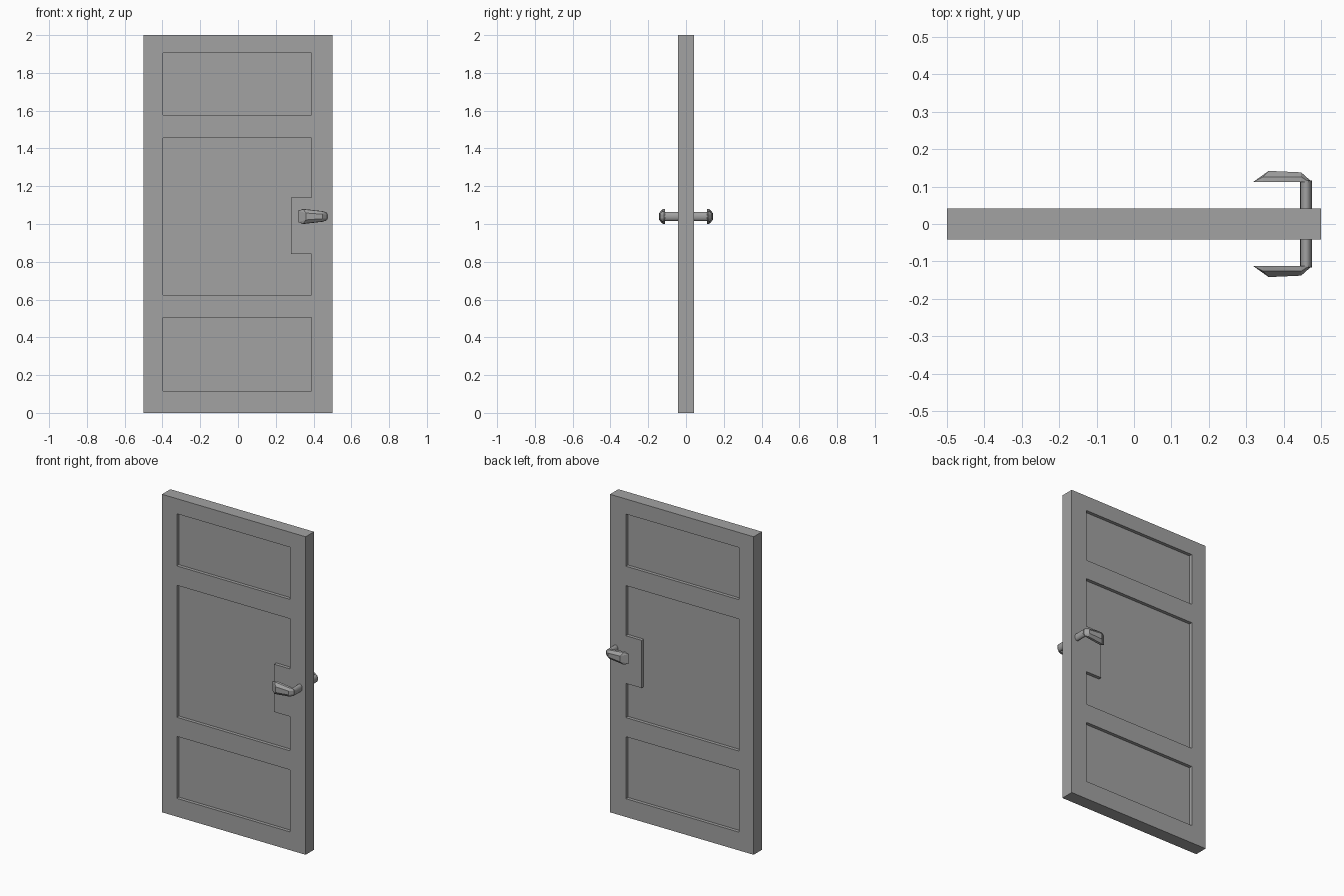
import bpy
import bmesh

cube = bpy.data.objects.get("Cube")
if cube:
    bpy.data.objects.remove(cube, do_unlink=True)

HALF_T = 0.0415     # half the door thickness
RECESS = 0.021      # depth of the panels
HANDLE_Z = 1.04

grey = bpy.data.materials.new("plain grey")
grey.use_nodes = True
grey.diffuse_color = (0.36, 0.36, 0.36, 1)
grey.node_tree.nodes["Principled BSDF"].inputs["Base Color"].default_value = (0.36, 0.36, 0.36, 1)


def make_object(name, bm):
    bmesh.ops.recalc_face_normals(bm, faces=bm.faces[:])
    mesh = bpy.data.meshes.new(name)
    bm.to_mesh(mesh)
    bm.free()
    mesh.materials.append(grey)
    obj = bpy.data.objects.new(name, mesh)
    bpy.context.collection.objects.link(obj)
    return obj


def add_prism(bm, outline, y0, y1):
    """Extrude an x-z outline from y0 to y1."""
    face = bm.faces.new([bm.verts.new((x, y0, z)) for x, z in outline])
    ext = bmesh.ops.extrude_face_region(bm, geom=[face])["geom"]
    moved = [v for v in ext if isinstance(v, bmesh.types.BMVert)]
    bmesh.ops.translate(bm, verts=moved, vec=(0, y1 - y0, 0))


def rect(x0, x1, z0, z1):
    return [(x0, z0), (x1, z0), (x1, z1), (x0, z1)]


# Door leaf
bm = bmesh.new()
add_prism(bm, rect(-0.5, 0.5, 0, 2), -HALF_T, HALF_T)
door = make_object("door_leaf", bm)

# Recessed panels on both faces; the middle one is notched for the lock block
L, R, N = -0.397, 0.39, 0.28
panels = [
    rect(L, R, 0.115, 0.505),
    rect(L, R, 1.577, 1.905),
    [(L, 0.625), (R, 0.625), (R, 0.84), (N, 0.84),
     (N, 1.14), (R, 1.14), (R, 1.455), (L, 1.455)],
]
bm = bmesh.new()
for side in (-1, 1):
    for outline in panels:
        add_prism(bm, outline, side * (HALF_T - RECESS), side * (HALF_T + 0.05))
cutter = make_object("panel_cutter", bm)
cutter.hide_render = True

cut = door.modifiers.new("panels", "BOOLEAN")
cut.operation = "DIFFERENCE"
cut.solver = "EXACT"
cut.object = cutter
bpy.context.view_layer.objects.active = door
bpy.ops.object.modifier_apply(modifier=cut.name)
bpy.data.objects.remove(cutter, do_unlink=True)

# Lever stations: x, distance from door centre, half height
INNER = 0.112
stations = [
    (0.318, INNER, 0.030), (0.345, INNER, 0.040),
    (0.345, 0.126, 0.038), (0.360, 0.142, 0.018),
    (0.447, 0.138, 0.012), (0.447, 0.126, 0.027),
    (0.447, INNER, 0.028), (0.468, INNER, 0.022), (0.476, INNER, 0.010),
]

for side, label in ((-1, "front"), (1, "back")):
    # Faceted lever
    bm = bmesh.new()
    for x, y, h in stations:
        for s in (-1, 1):
            bm.verts.new((x, side * y, HANDLE_Z + s * h))
    hull = bmesh.ops.convex_hull(bm, input=bm.verts[:])
    loose = [v for v in hull["geom_interior"] if isinstance(v, bmesh.types.BMVert)]
    bmesh.ops.delete(bm, geom=loose, context="VERTS")
    bmesh.ops.dissolve_limit(bm, angle_limit=0.02, verts=bm.verts[:], edges=bm.edges[:])
    make_object(label + "_lever", bm)

    # Oval spindle
    start, end = HALF_T - 0.005, INNER + 0.004
    bpy.ops.mesh.primitive_cylinder_add(
        vertices=16, radius=1, depth=end - start,
        location=(0.46, side * (start + end) / 2, HANDLE_Z), rotation=(1.570796, 0, 0))
    spindle = bpy.context.object
    spindle.name = label + "_spindle"
    spindle.scale = (0.016, 0.024, 1)
    spindle.data.materials.append(grey)
    bpy.ops.object.shade_smooth_by_angle()
